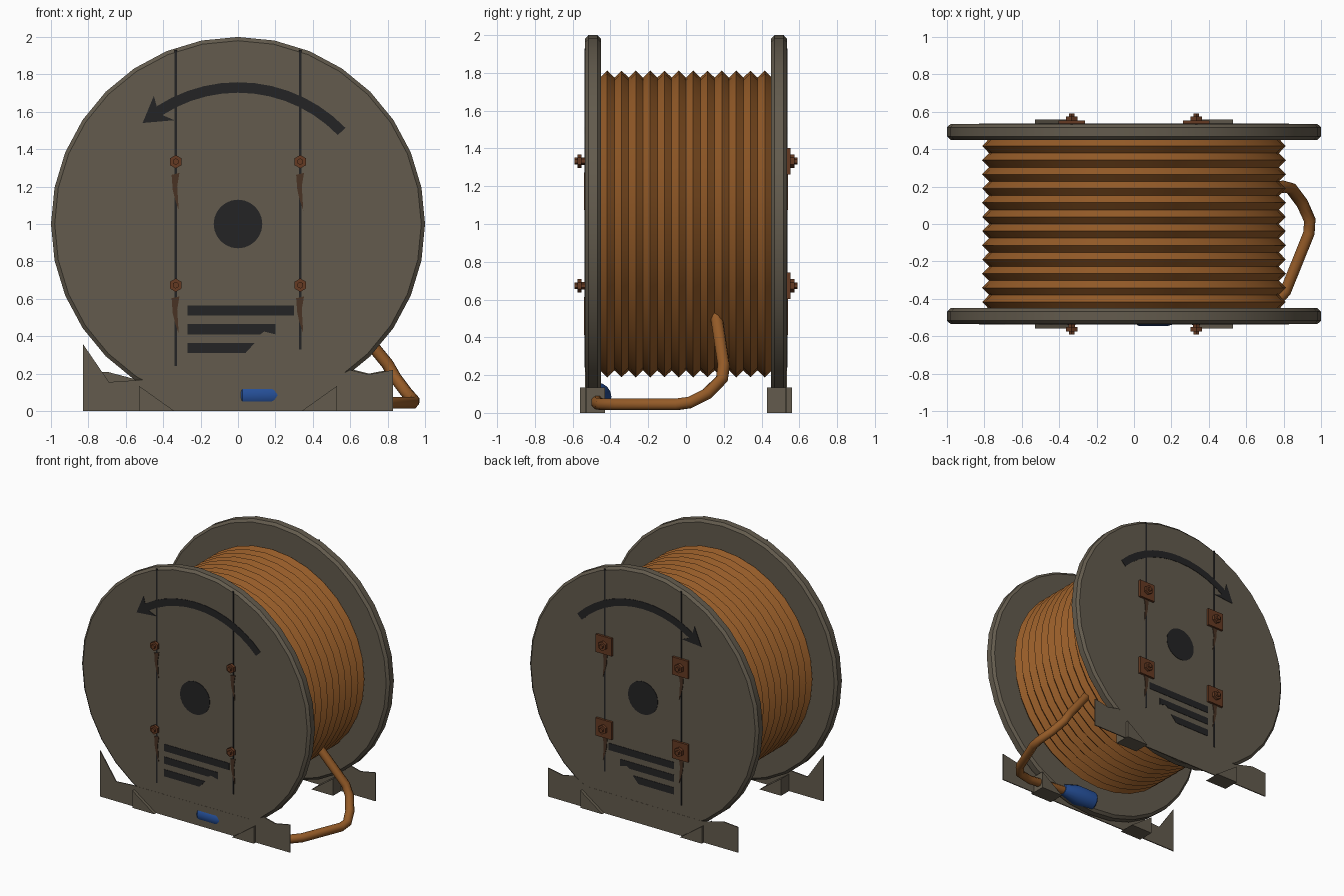
import bpy
import bmesh
from math import sin, cos, pi, radians
from mathutils import Vector

cube = bpy.data.objects.get("Cube")
if cube:
    bpy.data.objects.remove(cube, do_unlink=True)


def material(name, rgb):
    m = bpy.data.materials.new(name)
    m.use_nodes = True
    color = (*rgb, 1.0)
    m.diffuse_color = color
    bsdf = m.node_tree.nodes["Principled BSDF"]
    bsdf.inputs["Base Color"].default_value = color
    bsdf.inputs["Roughness"].default_value = 0.8
    return m


WOOD = material("weathered_wood", (0.125, 0.105, 0.075))
COPPER = material("orange_cable", (0.30, 0.105, 0.021))
BLACK = material("black_paint", (0.017, 0.017, 0.018))
BLUE = material("blue_plastic", (0.019, 0.08, 0.32))
RUST = material("rusty_iron", (0.13, 0.042, 0.016))
STAIN = material("rust_stain", (0.065, 0.032, 0.017))


def finish(name, bm, mat, smooth=None):
    bmesh.ops.recalc_face_normals(bm, faces=bm.faces)
    mesh = bpy.data.meshes.new(name)
    bm.to_mesh(mesh)
    bm.free()
    obj = bpy.data.objects.new(name, mesh)
    bpy.context.collection.objects.link(obj)
    mesh.materials.append(mat)
    if smooth:
        bpy.ops.object.select_all(action="DESELECT")
        obj.select_set(True)
        bpy.context.view_layer.objects.active = obj
        bpy.ops.object.shade_smooth_by_angle(angle=radians(smooth))
    return obj


def lathe(name, profile, sides, mat, center=(0, 0, 0), axis="y", smooth=None):
    """Revolve (radius, distance along axis) points and cap both ends."""
    bm = bmesh.new()
    c = Vector(center)
    rings = []
    for r, t in profile:
        ring = []
        for i in range(sides):
            a = 2 * pi * i / sides
            u, w = r * sin(a), r * cos(a)
            ring.append(bm.verts.new(c + Vector((u, t, w) if axis == "y" else (t, u, w))))
        rings.append(ring)
    for a, b in zip(rings, rings[1:]):
        for i in range(sides):
            j = (i + 1) % sides
            bm.faces.new((a[i], a[j], b[j], b[i]))
    bm.faces.new(rings[0])
    bm.faces.new(rings[-1])
    return finish(name, bm, mat, smooth)


def prism(name, outline, y0, y1, mat):
    """Extrude an (x, z) outline from y0 to y1."""
    bm = bmesh.new()
    face = bm.faces.new([bm.verts.new((x, y0, z)) for x, z in outline])
    new = bmesh.ops.extrude_face_region(bm, geom=[face])["geom"]
    verts = [g for g in new if isinstance(g, bmesh.types.BMVert)]
    bmesh.ops.translate(bm, verts=verts, vec=(0, y1 - y0, 0))
    return finish(name, bm, mat)


def box(x0, x1, z0, z1):
    return [(x0, z0), (x1, z0), (x1, z1), (x0, z1)]


# Wound cable: one ridge per turn
TURNS, HALF = 12, 0.455
pitch = 2 * HALF / TURNS
winding = [(0.775, -HALF)]
for k in range(TURNS):
    winding += [(0.812, -HALF + (k + 0.5) * pitch), (0.775, -HALF + (k + 1) * pitch)]
lathe("wound_cable", winding, 32, COPPER, (0, 0, 1), smooth=30)

# Curved arrow outline: band plus head
R, ZC, W = 0.77, 0.96, 0.028
angles = [radians(46 - 79 * i / 12) for i in range(13)]
arrow = [((R - W) * sin(a), ZC + (R - W) * cos(a)) for a in angles]
arrow += [(-0.34, 1.555), (-0.51, 1.54), (-0.45, 1.685)]
arrow += [((R + W) * sin(a), ZC + (R + W) * cos(a)) for a in reversed(angles)]

# Painted label bars, the lower two worn at one end
bars = [
    box(-0.27, 0.30, 0.51, 0.565),
    [(-0.27, 0.41), (0.12, 0.41), (0.14, 0.425), (0.20, 0.41), (0.20, 0.465), (-0.27, 0.465)],
    [(-0.27, 0.31), (0.04, 0.31), (0.09, 0.365), (-0.27, 0.365)],
]

# Foot plates with broken ends
plates = {
    "front": [(-0.83, 0), (0.83, 0), (0.83, 0.22), (0.7, 0.195), (0.6, 0.22),
              (0.5, 0.17), (-0.54, 0.165), (-0.69, 0.155), (-0.83, 0.36)],
    "back": [(-0.83, 0), (0.83, 0), (0.83, 0.225), (0.7, 0.2), (0.6, 0.225),
             (0.5, 0.17), (-0.53, 0.165), (-0.70, 0.21), (-0.83, 0.2)],
}

FACE = 0.535
for side, s in (("front", -1), ("back", 1)):
    # Reel flange with chamfered rim
    lathe(side + "_flange",
          [(0.98, s * 0.45), (1, s * 0.468), (1, s * 0.517), (0.98, s * FACE)],
          32, WOOD, (0, 0, 1), smooth=25)
    lathe(side + "_hub_hole", [(0.13, s * 0.53), (0.13, s * 0.538)], 24, BLACK, (0, 0, 1))

    # Foot plate and wedges
    prism(side + "_foot_plate", plates[side], s * 0.528, s * 0.536, WOOD)
    for m in (-1, 1):
        prism(side + "_wedge", [(m * 0.53, 0), (m * 0.53, 0.135), (m * 0.34, 0)],
              s * 0.43, s * 0.56, WOOD)

    # Painted marks
    prism(side + "_arrow", arrow, s * 0.532, s * 0.538, BLACK)
    for bar in bars:
        prism(side + "_label_bar", bar, s * 0.532, s * 0.538, BLACK)

    for m, low in ((-1, 0.24), (1, 0.33)):
        x = m * 0.333
        prism(side + "_plank_gap", box(x - 0.006, x + 0.006, low, 1.93),
              s * 0.532, s * 0.538, BLACK)
        for z in (0.673, 1.333):
            # Rust streak, bolt and square washer
            streak = [(x - 0.022, z - 0.07), (x + 0.02, z - 0.06), (x + 0.008, z - 0.13),
                      (x + 0.016, z - 0.26), (x - 0.004, z - 0.2), (x - 0.016, z - 0.15)]
            prism(side + "_rust_streak", streak, s * 0.532, s * 0.5395, STAIN)
            lathe(side + "_bolt",
                  [(0.02, s * 0.53), (0.02, s * 0.552), (0.036, s * 0.552), (0.036, s * 0.575),
                   (0.018, s * 0.575), (0.018, s * 0.59)], 6, RUST, (x, 0, z))
            if s > 0:
                prism("back_washer", box(x - 0.07, x + 0.07, z - 0.07, z + 0.07),
                      0.535, 0.553, RUST)

# Loose cable end
path = [(0.58, 0.16, 0.52), (0.80, 0.2, 0.25), (0.84, 0.19, 0.18), (0.90, 0.11, 0.10),
        (0.94, 0.02, 0.055), (0.935, -0.05, 0.045), (0.81, -0.36, 0.045),
        (0.74, -0.44, 0.045), (0.62, -0.47, 0.05), (0.24, -0.47, 0.085)]
curve = bpy.data.curves.new("loose_cable", "CURVE")
curve.dimensions = "3D"
curve.bevel_depth = 0.033
curve.bevel_resolution = 2
curve.use_fill_caps = True
spline = curve.splines.new("POLY")
spline.points.add(len(path) - 1)
for p, co in zip(spline.points, path):
    p.co = (*co, 1)
curve.materials.append(COPPER)
bpy.context.collection.objects.link(bpy.data.objects.new("loose_cable", curve))

# Plug
lathe("plug", [(0.068, 0.015), (0.075, 0.025), (0.075, 0.18), (0.042, 0.30)], 16, BLUE,
      (0, -0.47, 0.085), "x", smooth=30)
